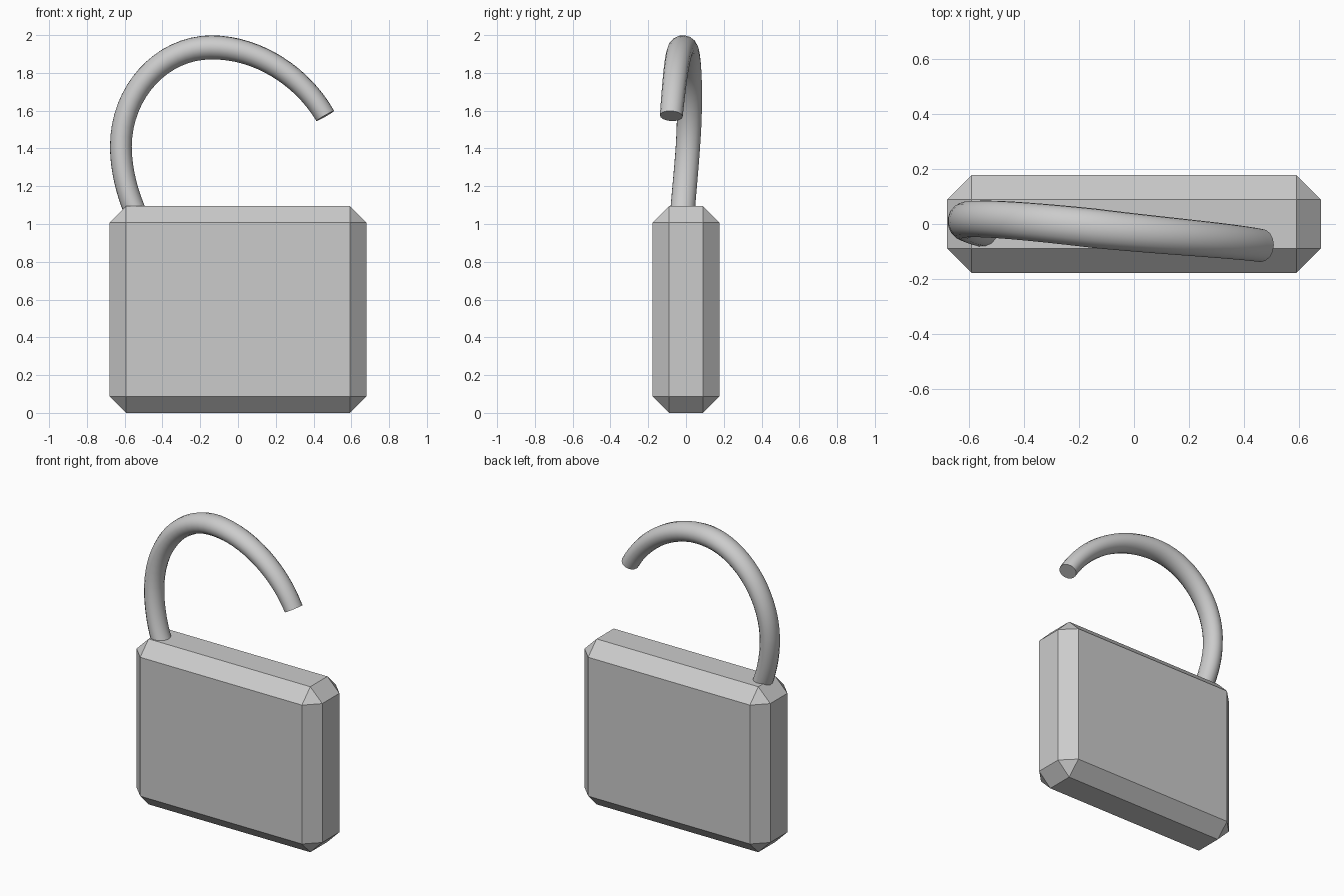
import bpy, bmesh
from mathutils import Vector

if "Cube" in bpy.data.objects:
    bpy.data.objects.remove(bpy.data.objects["Cube"])

# Body: chamfered block
W, D, H, CHAMFER = 1.36, 0.355, 1.095, 0.088
mesh = bpy.data.meshes.new("lock_body")
bm = bmesh.new()
bmesh.ops.create_cube(bm, size=1)
bmesh.ops.scale(bm, vec=(W, D, H), verts=bm.verts)
bmesh.ops.translate(bm, vec=(0, 0, H / 2), verts=bm.verts)
bmesh.ops.bevel(bm, geom=bm.edges[:], offset=CHAMFER, segments=1,
                affect='EDGES', profile=0.5)
bm.to_mesh(mesh)
bm.free()
body = bpy.data.objects.new("lock_body", mesh)
bpy.context.collection.objects.link(body)

# Shackle: open, twisted hoop swept along a bezier path
TUBE, STRETCH = 0.06, 1.12   # section is slightly wider in y
# position, tangent, handle length back, handle length forward, tube scale
path = [
    ((-0.535, -0.020, 1.045), (-0.42, 0.06, 0.90), 0.05, 0.12, 0.98),
    ((-0.620, 0.010, 1.410), (0.0, 0.06, 1.0), 0.12, 0.29, 0.97),
    ((-0.140, -0.016, 1.935), (1.0, -0.10, 0.0), 0.265, 0.25, 1.07),
    ((0.462, -0.078, 1.572), (0.50, -0.07, -0.866), 0.24, 0.05, 0.90),
]
curve = bpy.data.curves.new("shackle", 'CURVE')
curve.dimensions = '3D'
curve.bevel_depth = TUBE
curve.bevel_resolution = 6
curve.use_fill_caps = True
curve.resolution_u = 16
spline = curve.splines.new('BEZIER')
spline.bezier_points.add(len(path) - 1)
for p, (co, tangent, back, forward, size) in zip(spline.bezier_points, path):
    co = Vector((co[0], co[1] / STRETCH, co[2]))
    t = Vector(tangent).normalized()
    p.handle_left_type = p.handle_right_type = 'FREE'
    p.co = co
    p.handle_left = co - t * back
    p.handle_right = co + t * forward
    p.radius = size
shackle = bpy.data.objects.new("shackle", curve)
bpy.context.collection.objects.link(shackle)
shackle.scale.y = STRETCH

# Smooth tube with sharp end caps
bpy.ops.object.select_all(action='DESELECT')
shackle.select_set(True)
bpy.context.view_layer.objects.active = shackle
bpy.ops.object.convert(target='MESH')
shackle = bpy.context.object
shackle.name = "shackle"
bm = bmesh.new()
bm.from_mesh(shackle.data)
bmesh.ops.remove_doubles(bm, verts=bm.verts, dist=1e-5)
bmesh.ops.recalc_face_normals(bm, faces=bm.faces)
bm.to_mesh(shackle.data)
bm.free()
bpy.ops.object.shade_smooth_by_angle()
